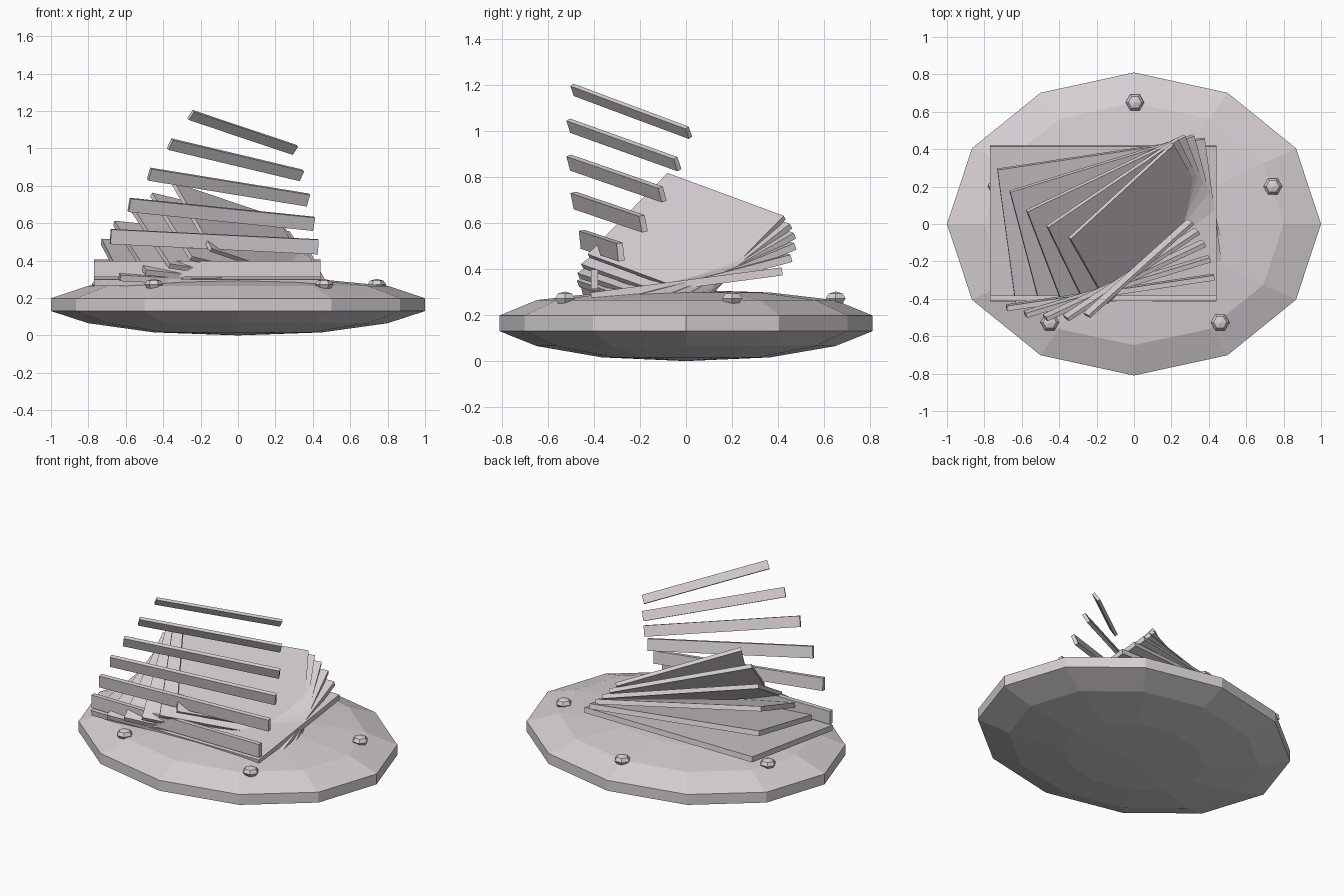
import bpy, bmesh, math
from mathutils import Matrix, Vector, Euler

if "Cube" in bpy.data.objects:
    bpy.data.objects.remove(bpy.data.objects["Cube"])

mat = bpy.data.materials.new("pale mauve grey")
mat.diffuse_color = (0.68, 0.63, 0.67, 1)
mat.use_nodes = True
mat.node_tree.nodes["Principled BSDF"].inputs["Base Color"].default_value = mat.diffuse_color


def finish(name, bm):
    bmesh.ops.recalc_face_normals(bm, faces=bm.faces)
    me = bpy.data.meshes.new(name)
    bm.to_mesh(me)
    bm.free()
    me.materials.append(mat)
    ob = bpy.data.objects.new(name, me)
    bpy.context.collection.objects.link(ob)
    return ob


def box(name, size, loc, rot_deg):
    bm = bmesh.new()
    rot = Euler([math.radians(a) for a in rot_deg]).to_matrix().to_4x4()
    bmesh.ops.create_cube(bm, size=1, matrix=Matrix.Translation(loc) @ rot @ Matrix.Diagonal((*size, 1)))
    return finish(name, bm)


# Lens-shaped oval base, twelve sides
profile = [(0.45, 0.016), (0.8, 0.065), (1.0, 0.13), (1.0, 0.198), (0.8, 0.265), (0.45, 0.298)]
bm = bmesh.new()
rings = []
for r, z in profile:
    rings.append([bm.verts.new((r * math.cos(k * math.pi / 6), 0.81 * r * math.sin(k * math.pi / 6), z))
                  for k in range(12)])
for a, b in zip(rings, rings[1:]):
    for k in range(12):
        j = (k + 1) % 12
        bm.faces.new((a[k], a[j], b[j], b[k]))
for ring, z in ((rings[0], 0.0), (rings[-1], 0.31)):
    tip = bm.verts.new((0, 0, z))
    for k in range(12):
        bm.faces.new((ring[k], ring[(k + 1) % 12], tip))
finish("base", bm)

# Five faceted studs around the rim
for k in range(5):
    a = math.radians(90 + 72 * k)
    bm = bmesh.new()
    bmesh.ops.create_uvsphere(
        bm, u_segments=6, v_segments=4, radius=0.05,
        matrix=Matrix.Translation((0.775 * math.cos(a) + 0.005, 0.65 * math.sin(a), 0.272))
        @ Matrix.Rotation(math.radians(30), 4, 'Z') @ Matrix.Diagonal((1, 1, 0.6, 1)))
    finish(f"stud_{k + 1}", bm)

# Six shrinking, twisting layers: a tilted plate and a rising bar each
for i in range(6):
    s = 1 - 0.0727 * i
    box(f"plate_{i + 1}", (1.21 * s, 0.837 * s, 0.035 * s),
        (-0.165 + 0.039 * i, 0.003, 0.335 + 0.041 * i),
        (7.5 + 7.1 * i, 2.8 * i, 8.5 * i))
    box(f"bar_{i + 1}", (1.21 * s, 0.03 * s, 0.085 * s),
        (-0.165 + 0.038 * i, -0.398 + 0.032 * i, 0.355 + 0.146 * i),
        (6.8 * i, 2.8 * i, 8.4 * i))
